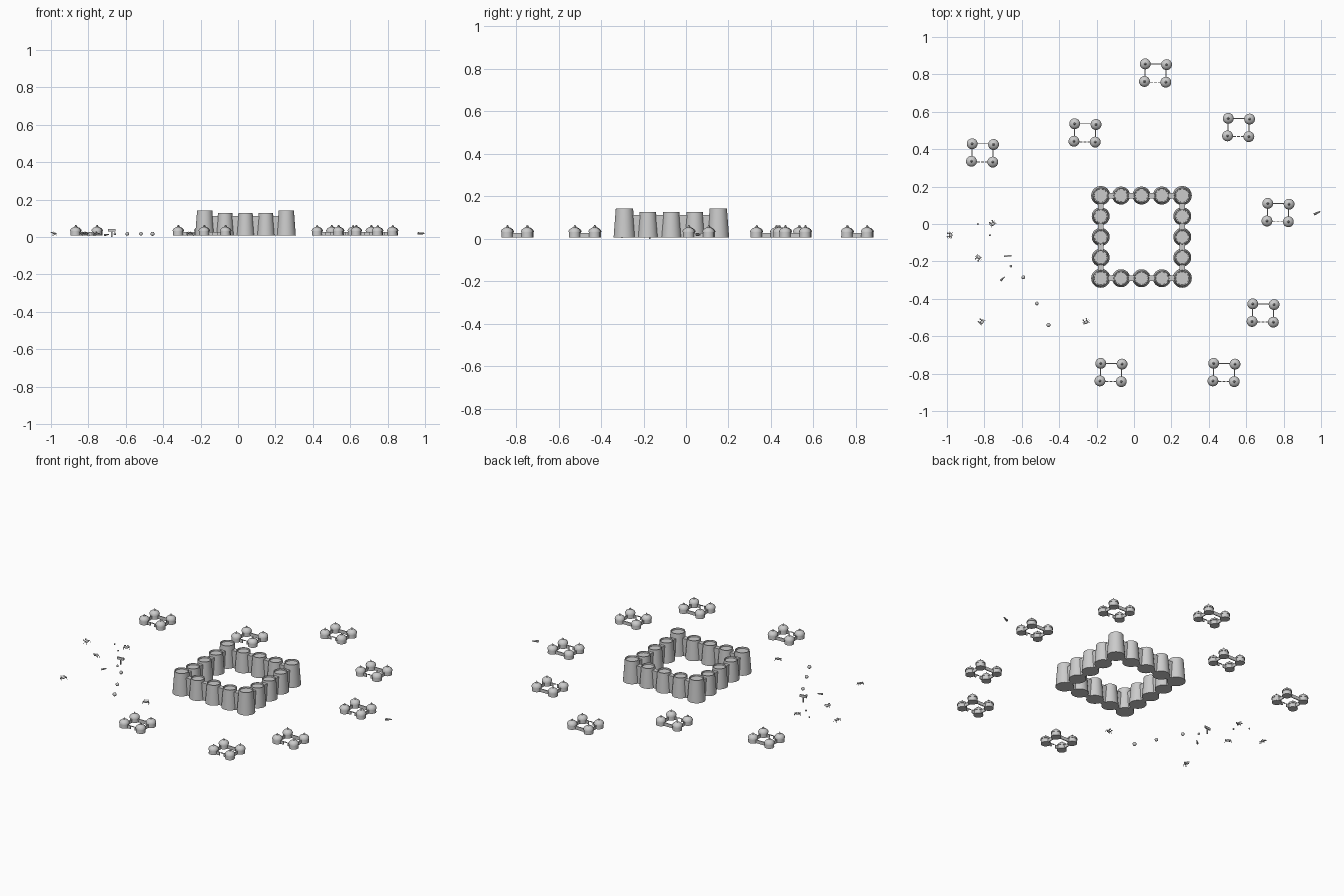
import bpy, math, random
from mathutils import Matrix, Vector

if "Cube" in bpy.data.objects:
    bpy.data.objects.remove(bpy.data.objects["Cube"])
random.seed(4)

sand = bpy.data.materials.new("plain grey")
sand.use_nodes = True
sand.diffuse_color = (0.6, 0.6, 0.6, 1)
sand.node_tree.nodes["Principled BSDF"].inputs["Base Color"].default_value = (0.6, 0.6, 0.6, 1)


def finish(ob, name, smooth=True):
    ob.name = name
    ob.data.materials.append(sand)
    if smooth:
        bpy.ops.object.shade_smooth_by_angle(angle=math.radians(35))
    return ob


def lathe(name, profile, at, sides=28):
    """Spin (radius, height) pairs round the vertical axis."""
    verts, faces = [], []
    for r, z in profile:
        for i in range(sides):
            a = math.tau * i / sides
            verts.append((r * math.cos(a), r * math.sin(a), z))
    for k in range(len(profile) - 1):
        for i in range(sides):
            j = (i + 1) % sides
            faces.append((k * sides + i, k * sides + j, (k + 1) * sides + j, (k + 1) * sides + i))
    faces.append(tuple(reversed(range(sides))))
    faces.append(tuple(range((len(profile) - 1) * sides, len(profile) * sides)))
    me = bpy.data.meshes.new(name)
    me.from_pydata(verts, [], faces)
    ob = bpy.data.objects.new(name, me)
    bpy.context.collection.objects.link(ob)
    ob.location = at
    bpy.ops.object.select_all(action="DESELECT")
    ob.select_set(True)
    bpy.context.view_layer.objects.active = ob
    return finish(ob, name)


def box(name, at, size, turn=0):
    bpy.ops.mesh.primitive_cube_add(size=1, location=at, rotation=(0, 0, turn))
    ob = bpy.context.object
    ob.data.transform(Matrix.Diagonal((*size, 1)))
    return finish(ob, name, False)


def ball(name, at, size, turn=0):
    bpy.ops.mesh.primitive_uv_sphere_add(segments=12, ring_count=8, radius=1, location=at, rotation=(0, 0, turn))
    ob = bpy.context.object
    ob.data.transform(Matrix.Diagonal((*size, 1)))
    return finish(ob, name)


def rod(name, a, b, r):
    a, b = Vector(a), Vector(b)
    bpy.ops.mesh.primitive_cone_add(vertices=8, radius1=r, radius2=r * 0.5, depth=(b - a).length,
                                    location=(a + b) / 2,
                                    rotation=(b - a).to_track_quat("Z", "Y").to_euler())
    return finish(bpy.context.object, name)


# Large castle: a square ring of bucket towers with sunken tops
BASE = 0.007
xs = [-0.178 + 0.109 * i for i in range(5)]
ys = [-0.290 + 0.1105 * i for i in range(5)]
for i, x in enumerate(xs):
    for j, y in enumerate(ys):
        if 0 < i < 4 and 0 < j < 4:
            continue
        corner = i in (0, 4) and j in (0, 4)
        top = 0.142 if corner else 0.127
        r = 0.051 if corner else 0.048
        lathe("corner_tower" if corner else "wall_tower",
              [(r, BASE), (r * 0.8, top), (r * 0.7, top), (r * 0.68, top - 0.008)], (x, y, 0), 36)

# Walls joining the large towers
for y in (ys[0], ys[4]):
    box("castle_wall", (0.04, y, 0.06), (0.436, 0.03, 0.106))
for x in (xs[0], xs[4]):
    box("castle_wall", (x, -0.069, 0.06), (0.03, 0.442, 0.106))

# Small forts: four domed turrets, thin walls and a gap for the gate
DOME = [(0.027, BASE), (0.026, 0.031), (0.029, 0.031), (0.028, 0.037), (0.024, 0.044),
        (0.016, 0.050), (0.006, 0.054), (0.003, 0.060), (0.0005, 0.065)]
forts = [(0.115, 0.807), (-0.262, 0.487), (-0.81, 0.38), (0.559, 0.516),
         (0.77, 0.061), (0.69, -0.476), (-0.123, -0.794), (0.481, -0.794)]
for cx, cy in forts:
    for sx in (-1, 1):
        for sy in (-1, 1):
            lathe("fort_turret", DOME, (cx + sx * 0.057 - sy * -0.002, cy + sy * 0.047 - sx * 0.002, 0), 24)
        box("fort_side_wall", (cx + sx * 0.057, cy, 0.017), (0.005, 0.07, 0.02))
        box("fort_front_wall", (cx + sx * 0.024, cy - 0.049, 0.017), (0.022, 0.005, 0.02))
    box("fort_back_wall", (cx, cy + 0.049, 0.017), (0.085, 0.005, 0.02))
    box("gate_lintel", (cx, cy - 0.049, 0.025), (0.016, 0.005, 0.004))

# Crabs: rounded body, bent legs, raised claws and eyes
crabs = [(-0.98, -0.06), (-0.755, 0.0), (-0.83, -0.178), (-0.813, -0.525), (-0.256, -0.525)]
for cx, cy in crabs:
    t = random.uniform(0, math.tau)

    def at(x, y, z):
        return (cx + x * math.cos(t) - y * math.sin(t), cy + x * math.sin(t) + y * math.cos(t), z)

    ball("crab_body", at(0, 0, 0.018), (0.011, 0.009, 0.006), t)
    for s in (-1, 1):
        for k in (-1, 0, 1):
            knee = at(s * 0.015, k * 0.007, 0.021)
            rod("crab_upper_leg", at(s * 0.007, k * 0.004, 0.017), knee, 0.0018)
            rod("crab_lower_leg", knee, at(s * 0.018, k * 0.009, 0.006), 0.0014)
        rod("crab_arm", at(s * 0.007, 0.006, 0.018), at(s * 0.011, 0.014, 0.021), 0.002)
        ball("crab_claw", at(s * 0.009, 0.016, 0.023), (0.004, 0.005, 0.003), t)
        ball("crab_eye", at(s * 0.004, 0.008, 0.027), (0.0018, 0.0018, 0.0025))

# Pebble eggs
for x, y, s in [(-0.592, -0.285, 1), (-0.519, -0.425, 1), (-0.457, -0.54, 1.1),
                (-0.658, -0.225, 0.7), (-0.835, 0.0, 0.5), (-0.77, -0.06, 0.5)]:
    ball("egg", (x, y, 0.017), (0.010 * s, 0.010 * s, 0.010 * s))

# Signpost, and driftwood lying on the ground
box("sign_board", (-0.675, -0.171, 0.037), (0.042, 0.008, 0.014), 0.12)
box("sign_post", (-0.675, -0.171, 0.017), (0.006, 0.006, 0.034))
rod("driftwood", (-0.714, -0.302, 0.010), (-0.692, -0.284, 0.014), 0.006)
rod("driftwood", (0.962, 0.051, 0.019), (0.996, 0.067, 0.019), 0.007)
